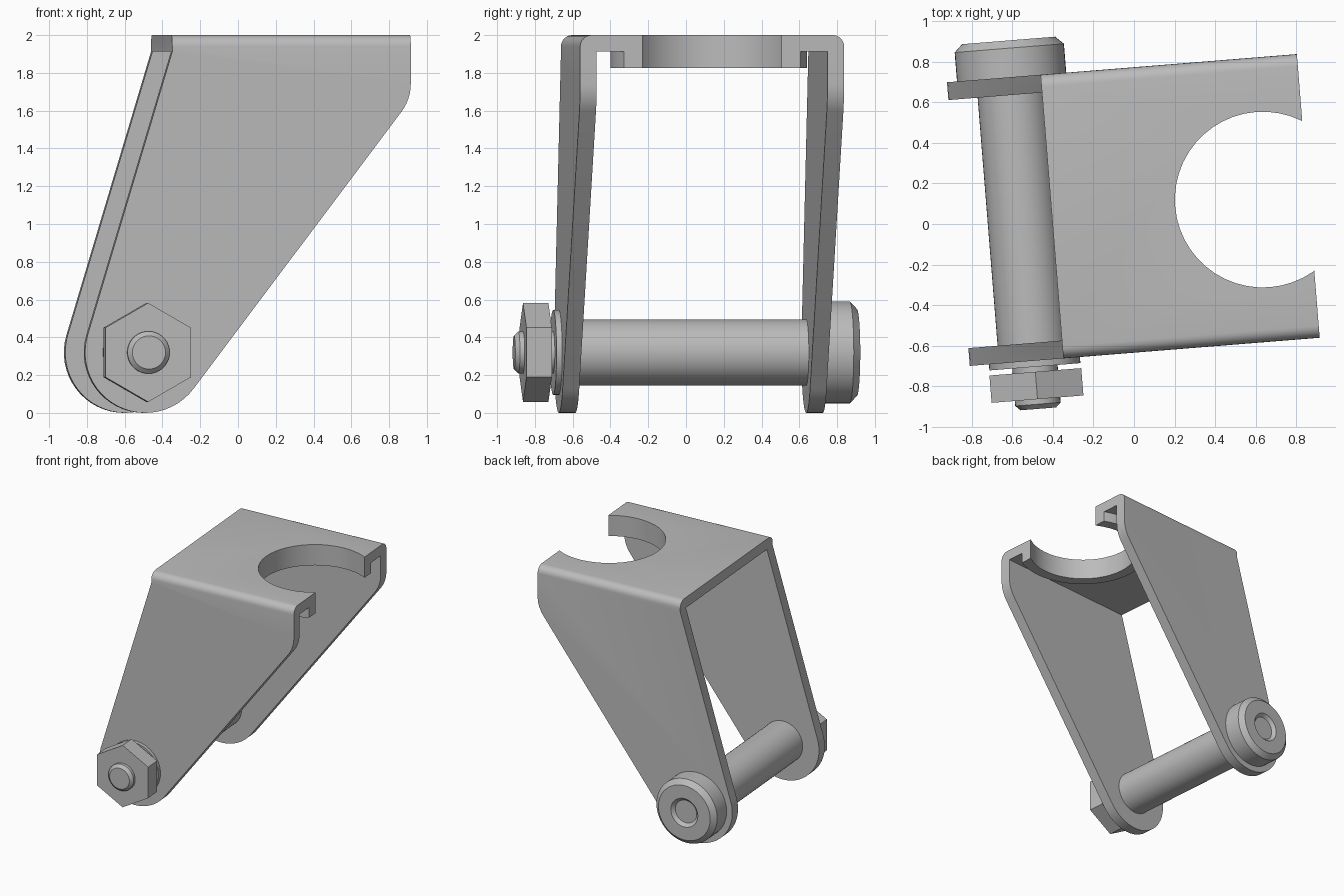
import bpy, bmesh
from math import sin, cos, pi, radians, atan2, asin, acos, hypot, tan

if "Cube" in bpy.data.objects:
    bpy.data.objects.remove(bpy.data.objects["Cube"])

TURN = radians(4.6)             # whole bracket is turned slightly about z
LEFT, RIGHT = -0.40, 0.867      # top plate ends
FRONT, BACK = -0.632, 0.77      # outer faces of the two legs
SHEET = 0.088                   # sheet thickness
PX, PZ, LEG_R = -0.543, 0.32, 0.32   # pin axis and leg end radius
HX, HY = 0.642, 0.069           # centre of the round cut-out

steel = bpy.data.materials.new("grey steel")
steel.use_nodes = True
GREY = (0.5, 0.5, 0.5, 1)
steel.diffuse_color = GREY
steel.node_tree.nodes["Principled BSDF"].inputs["Base Color"].default_value = GREY


def finish(name, bm):
    bmesh.ops.recalc_face_normals(bm, faces=bm.faces)
    mesh = bpy.data.meshes.new(name)
    bm.to_mesh(mesh)
    bm.free()
    mesh.materials.append(steel)
    ob = bpy.data.objects.new(name, mesh)
    bpy.context.collection.objects.link(ob)
    return ob


def extrude(points, offset):
    """Close a ring of 3D points into a face and extrude it."""
    bm = bmesh.new()
    face = bm.faces.new([bm.verts.new(p) for p in points])
    new = bmesh.ops.extrude_face_region(bm, geom=[face])["geom"]
    bmesh.ops.translate(bm, vec=offset, verts=[v for v in new if isinstance(v, bmesh.types.BMVert)])
    return bm


def lathe(name, profile, sides):
    """Revolve (radius, y) points around the pin axis; radius 0 closes the end."""
    bm = bmesh.new()
    rings = [[bm.verts.new((PX + r * sin(2 * pi * i / sides), y, PZ + r * cos(2 * pi * i / sides)))
              for i in range(sides)] for r, y in profile]
    for a, b in zip(rings, rings[1:]):
        for i in range(sides):
            j = (i + 1) % sides
            bm.faces.new((a[i], a[j], b[j], b[i]))
    bm.faces.new(rings[0])
    bm.faces.new(rings[-1])
    return finish(name, bm)


def arc(cx, cz, r, start, end, steps):
    return [(cx + r * cos(start + (end - start) * i / steps),
             cz + r * sin(start + (end - start) * i / steps)) for i in range(steps + 1)]


def boolean(ob, other, operation):
    mod = ob.modifiers.new(operation, "BOOLEAN")
    mod.object, mod.operation, mod.solver = other, operation, "EXACT"
    bpy.context.view_layer.objects.active = ob
    bpy.ops.object.modifier_apply(modifier=mod.name)
    bpy.data.objects.remove(other)


# Side outline of the legs: straight edges tangent to the round end
def tangent_angle(x, z, side):
    dx, dz = x - PX, z - PZ
    return atan2(dz, dx) + side * acos(LEG_R / hypot(dx, dz))

KNEE_Z, KNEE_R = 1.66, 0.25
top_left = 2 - SHEET
a_left = tangent_angle(LEFT, top_left, 1)
a_right = tangent_angle(RIGHT, KNEE_Z, -1)
slope = a_right + pi / 2
knee_z = KNEE_Z + KNEE_R * tan((pi / 2 - slope) / 2)
outline = [(LEFT, 2), (LEFT, top_left)]
outline += arc(PX, PZ, LEG_R, a_left, a_right + 2 * pi, 24)
outline += arc(RIGHT - KNEE_R, knee_z, KNEE_R, a_right, 0, 6)
outline += [(RIGHT, 2)]

# Bracket: solid outline with rounded bends, hollowed into a U
bm = extrude([(x, FRONT, z) for x, z in outline], (0, BACK - FRONT, 0))
bends = [e for e in bm.edges if all(v.co.z > 1.99 for v in e.verts)
         and abs(e.verts[0].co.y - e.verts[1].co.y) < 0.01]
bmesh.ops.bevel(bm, geom=bends, offset=0.06, segments=6, profile=0.5, affect="EDGES")
bracket = finish("bracket", bm)

y0, y1 = FRONT + SHEET, BACK - SHEET
inside = finish("inside_cutter", extrude(
    [(-2, y0, -1), (2, y0, -1), (2, y1, -1), (-2, y1, -1)], (0, 0, 1 + top_left)))
boolean(bracket, inside, "DIFFERENCE")

# Lip hanging below the plate around the cut-out, trimmed at the plate end
LIP_R, HOLE_R, LIP_Z = 0.52, 0.433, 1.825
trim = acos((RIGHT - HX) / LIP_R)
lip = finish("lip", extrude([(x, y, LIP_Z) for x, y in
                             arc(HX, HY, LIP_R, trim, 2 * pi - trim, 40)], (0, 0, 0.13)))
boolean(bracket, lip, "UNION")
hole = finish("hole_cutter", extrude([(x, y, 1.5) for x, y in
                                      arc(HX, HY, HOLE_R, 0, 2 * pi, 48)[:-1]], (0, 0, 1)))
boolean(bracket, hole, "DIFFERENCE")

# Pin, threaded end, washer, nut and dished head, all on one axis
parts = [
    bracket,
    lathe("pin", [(0.175, y0), (0.175, y1)], 48),
    lathe("threaded_end", [(0.088, -0.87), (0.112, -0.847), (0.112, y0 + 0.01)], 36),
    lathe("washer", [(0.225, FRONT - 0.03), (0.225, FRONT)], 48),
    lathe("nut", [(0.262, -0.822), (0.262, -0.687)], 6),
    lathe("pin_head", [(0.27, BACK), (0.27, 0.913), (0.23, 0.951), (0.12, 0.951), (0.095, 0.925)], 48),
]

for ob in parts:
    ob.rotation_euler.z = TURN
    bpy.ops.object.select_all(action="DESELECT")
    ob.select_set(True)
    bpy.context.view_layer.objects.active = ob
    bpy.ops.object.shade_smooth_by_angle(angle=radians(28))
